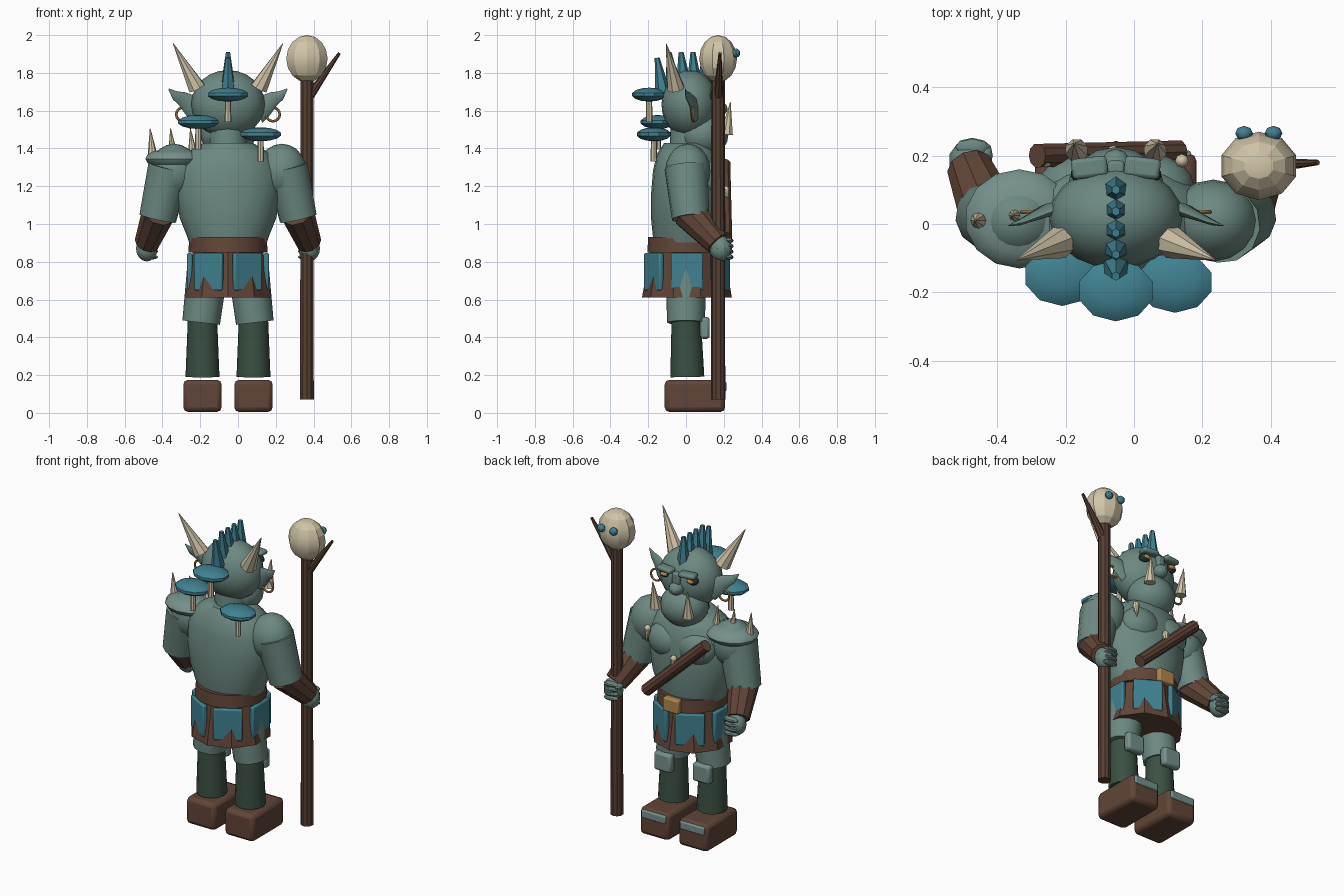
import bpy, bmesh, math
from mathutils import Vector

if "Cube" in bpy.data.objects:
    bpy.data.objects.remove(bpy.data.objects["Cube"])

CX = -0.053  # body axis; parts below are placed relative to it


def material(name, rgb):
    m = bpy.data.materials.new(name)
    m.use_nodes = True
    m.diffuse_color = (*rgb, 1)
    m.node_tree.nodes["Principled BSDF"].inputs["Base Color"].default_value = (*rgb, 1)
    return m


SKIN = material("grey green skin", (0.15, 0.25, 0.22))
STONE = material("pale stone", (0.18, 0.28, 0.26))
BLUE = material("teal blue", (0.05, 0.22, 0.28))
BROWN = material("brown leather", (0.12, 0.06, 0.038))
WOOD = material("dark wood", (0.095, 0.05, 0.032))
GREEN = material("dark green cloth", (0.042, 0.08, 0.055))
BONE = material("bone", (0.64, 0.56, 0.39))
GOLD = material("gold", (0.45, 0.24, 0.075))
DARK = material("dark eye", (0.02, 0.035, 0.03))


def finish(name, mat, angle=35):
    ob = bpy.context.object
    ob.name = name
    ob.data.materials.append(mat)
    bpy.ops.object.transform_apply(location=False, rotation=False, scale=True)
    bpy.ops.object.shade_smooth_by_angle(angle=math.radians(angle))
    return ob


def ball(name, loc, radii, mat, seg=16, rings=10, angle=35):
    x, y, z = loc
    bpy.ops.mesh.primitive_uv_sphere_add(segments=seg, ring_count=rings, radius=1, location=(x + CX, y, z))
    bpy.context.object.scale = radii
    return finish(name, mat, angle)


def rod(name, a, b, r1, r2, mat, sides=10, angle=35):
    a, b = Vector(a), Vector(b)
    bpy.ops.mesh.primitive_cone_add(vertices=sides, radius1=r1, radius2=r2, depth=(b - a).length,
                                    location=(a + b) / 2 + Vector((CX, 0, 0)))
    ob = bpy.context.object
    ob.rotation_mode = 'QUATERNION'
    ob.rotation_quaternion = (b - a).to_track_quat('Z', 'Y')
    return finish(name, mat, angle)


def box(name, loc, size, mat, bevel=0.01, turn=0.0):
    x, y, z = loc
    bpy.ops.mesh.primitive_cube_add(size=1, location=(x + CX, y, z), rotation=(0, 0, turn))
    bpy.context.object.scale = size
    ob = finish(name, mat)
    mod = ob.modifiers.new("round", 'BEVEL')
    mod.width, mod.segments = bevel, 2
    return ob


def loft(name, rings, mat, seg=20):
    """Skin elliptical rings, each given as (centre, half width vector, half depth vector)."""
    bm = bmesh.new()
    loops = []
    for c, u, v in rings:
        c, u, v = Vector(c), Vector(u), Vector(v)
        loops.append([bm.verts.new(c + u * math.cos(t) + v * math.sin(t))
                      for t in (math.tau * i / seg for i in range(seg))])
    for p, q in zip(loops, loops[1:]):
        for i in range(seg):
            j = (i + 1) % seg
            bm.faces.new((p[i], p[j], q[j], q[i]))
    bm.faces.new(loops[0])
    bm.faces.new(loops[-1])
    bmesh.ops.recalc_face_normals(bm, faces=bm.faces)
    me = bpy.data.meshes.new(name)
    bm.to_mesh(me)
    bm.free()
    ob = bpy.data.objects.new(name, me)
    bpy.context.collection.objects.link(ob)
    bpy.ops.object.select_all(action='DESELECT')
    ob.select_set(True)
    bpy.context.view_layer.objects.active = ob
    ob.location.x = CX
    return finish(name, mat, 45)


# torso: height, half width, half depth
profile = [(0.85, .19, .17), (0.93, .215, .18), (1.03, .255, .19), (1.16, .278, .19),
           (1.28, .275, .18), (1.37, .23, .16), (1.43, .13, .12)]
loft("torso", [((0, 0.005, z), (w, 0, 0), (0, d, 0)) for z, w, d in profile], SKIN)
rod("neck", (0, 0.01, 1.34), (0, 0.02, 1.52), 0.1, 0.1, SKIN, 12)

# head
ball("head", (0, 0.02, 1.635), (0.195, 0.15, 0.18), SKIN, 20, 12)
ball("jaw", (0, 0.09, 1.475), (0.145, 0.135, 0.125), SKIN, 16, 10)
ball("nose", (0, 0.17, 1.61), (0.045, 0.05, 0.04), SKIN, 10, 8)
box("nose_bridge", (0, 0.16, 1.67), (0.05, 0.05, 0.08), SKIN)

# hair spikes and back mushrooms
for i in range(5):
    y = 0.1 - 0.055 * i
    z = 1.76 - 2.5 * (y - 0.02) ** 2
    rod("hair_spike", (0, y, z - 0.03), (0, y * 1.15 - 0.015, 1.91 - 0.03 * (i == 4)),
        0.043, 0.013, BLUE, 6, 5)
for x, y, z in ((0, -0.195, 1.685), (-0.157, -0.15, 1.54), (0.173, -0.17, 1.475)):
    ball("mushroom_cap", (x, y, z), (0.115, 0.092, 0.037), BLUE, 10, 7, 30)
    rod("mushroom_stem", (x, y, z - 0.145), (x, y, z), 0.018, 0.015, BONE, 8)

for s in (-1, 1):
    # face
    ball("eye_socket", (s * 0.098, 0.145, 1.675), (0.036, 0.028, 0.027), DARK, 10, 7)
    ball("eye", (s * 0.092, 0.163, 1.675), (0.024, 0.018, 0.014), GOLD, 10, 7)
    box("brow", (s * 0.077, 0.165, 1.712), (0.105, 0.06, 0.03), SKIN, 0.012, -s * 0.12)
    rod("tusk", (s * 0.115, 0.215, 1.475), (s * 0.122, 0.235, 1.645), 0.035, 0.002, BONE, 8, 10)
    rod("horn", (s * 0.165, -0.055, 1.72), (s * 0.29, -0.105, 1.955), 0.048, 0.002, BONE, 8)
    path = [(.15, .045, 1.6, .065), (.2, .04, 1.63, .05), (.245, .02, 1.665, .033),
            (.28, .005, 1.68, .022), (.314, -.005, 1.715, .003)]
    loft("ear", [((s * x, y, z), (-s * r * .5, 0, r), (0, r * .4, 0)) for x, y, z, r in path], SKIN, 8)
    bpy.ops.mesh.primitive_torus_add(major_radius=0.036, minor_radius=0.007, major_segments=16,
                                     minor_segments=6, location=(CX + s * 0.238, 0.035, 1.58),
                                     rotation=(math.pi / 2, 0, 0))
    finish("earring", GOLD)

    # chest and arms
    ball("chest_muscle", (s * 0.1, 0.105, 1.24), (0.13, 0.1, 0.11), SKIN)
    ball("shoulder", (s * 0.285, 0.01, 1.28), (0.13, 0.12, 0.145), SKIN)
    rod("upper_arm", (s * 0.31, 0.0, 1.3), (s * 0.372, 0.025, 1.03), 0.115, 0.1, SKIN, 12)
    rod("bracer", (s * 0.365, 0.015, 1.06), (s * 0.428, 0.165, 0.9), 0.092, 0.068, BROWN, 10)
    ball("hand", (s * 0.43, 0.185, 0.87), (0.06, 0.06, 0.068), SKIN, 10, 8)
    for i in range(4):
        ball("finger", (s * 0.42, 0.225, 0.825 + 0.029 * i), (0.05, 0.027, 0.015), SKIN, 8, 6)
    ball("thumb", (s * 0.38, 0.2, 0.9), (0.02, 0.04, 0.02), SKIN, 8, 6)

    # legs and boots
    rod("thigh", (s * 0.11, 0.0, 0.75), (s * 0.142, 0.0, 0.478), 0.108, 0.1, SKIN, 12)
    rod("shin", (s * 0.135, 0.007, 0.19), (s * 0.135, 0.0, 0.56), 0.09, 0.075, GREEN, 12)
    box("knee_pad", (s * 0.135, 0.1, 0.45), (0.12, 0.05, 0.115), STONE, 0.015)
    box("boot", (s * 0.135, 0.047, 0.09), (0.203, 0.32, 0.17), BROWN, 0.025)
    box("toe_plate", (s * 0.135, 0.195, 0.14), (0.17, 0.04, 0.05), STONE, 0.008)

# skirt, hanging panels and belt
rod("skirt", (0, 0.005, 0.61), (0, 0.005, 0.86), 0.238, 0.195, BROWN, 10, 10)
for i in range(6):
    t = math.tau * i / 6
    box("skirt_panel", (0.203 * math.cos(t), 0.005 + 0.203 * math.sin(t), 0.747),
        (0.028, 0.17, 0.198), BLUE, 0.008, t)
rod("belt", (0, 0.005, 0.85), (0, 0.005, 0.93), 0.21, 0.205, BROWN, 16)
box("belt_buckle", (0, 0.215, 0.888), (0.11, 0.04, 0.085), GOLD, 0.008)

# chest strap and tooth necklace
rod("chest_strap", (-0.23, 0.2, 1.32), (0.185, 0.21, 0.93), 0.036, 0.036, BROWN, 10)
for x, y, z in ((0.193, 0.185, 1.31), (-0.007, 0.21, 1.18), (-0.207, 0.185, 1.31)):
    ball("necklace_bead", (x, y, z), (0.02, 0.02, 0.022), BONE, 8, 6)
    rod("necklace_tooth", (x, y, z - 0.01), (x, y + 0.01, z - 0.08), 0.02, 0.002, BONE, 8)

# right shoulder pad with spikes
ball("shoulder_pad", (-0.282, 0.015, 1.345), (0.16, 0.145, 0.057), STONE, 14, 8)
for x, y in ((-0.4, 0.01), (-0.292, 0.025), (-0.187, 0.04)):
    rod("pad_spike", (x, y, 1.37), (x - 0.012, y, 1.505), 0.025, 0.002, BONE, 8)

# staff topped with a skull
rod("staff", (0.418, 0.17, 0.07), (0.418, 0.17, 1.8), 0.038, 0.036, WOOD, 10)
rod("staff_branch", (0.42, 0.17, 1.66), (0.59, 0.18, 1.905), 0.026, 0.008, WOOD, 8)
ball("staff_skull", (0.418, 0.17, 1.875), (0.115, 0.1, 0.125), BONE, 10, 8, 20)
for s in (-1, 1):
    ball("skull_gem", (0.418 + s * 0.043, 0.265, 1.905), (0.026, 0.022, 0.024), BLUE, 8, 6)
